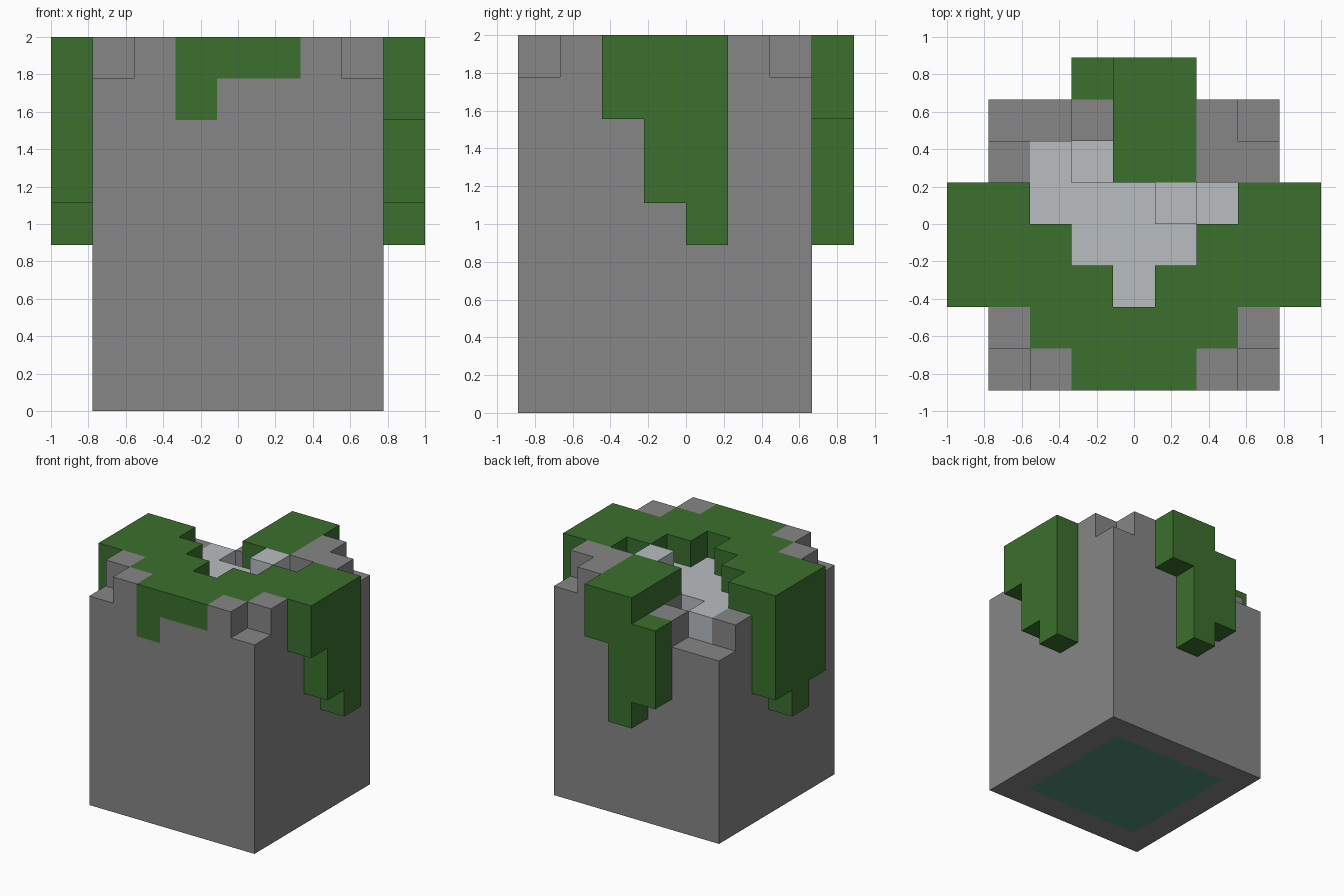
import bpy, bmesh
from mathutils import Vector

U = 2 / 9                                   # edge of one block
ORIGIN = Vector((-1, -8 * U / 2, 0))

if "Cube" in bpy.data.objects:
    bpy.data.objects.remove(bpy.data.objects["Cube"])


def material(name, rgb):
    m = bpy.data.materials.new(name)
    m.use_nodes = True
    m.diffuse_color = (*rgb, 1)
    m.node_tree.nodes["Principled BSDF"].inputs["Base Color"].default_value = (*rgb, 1)
    return m


STONE = material("stone grey", (0.238, 0.238, 0.238))
MOSS = material("moss green", (0.043, 0.162, 0.026))
PALE = material("pale grey", (0.479, 0.509, 0.527))
TEAL = material("base teal", (0.085, 0.28, 0.206))

# Plan of the column caps, back row first: s stone, m moss, p pale
CAPS = ["sssmmss",
        "sppmmss",
        "mpppppm",
        "mmpppmm",
        "mmmpmmm",
        "smmmmms",
        "ssmmmss"]
# Column heights in blocks, same layout
TOPS = ["7789998",
        "8879999",
        "9888989",
        "9988899",
        "9998999",
        "9999999",
        "8999998"]
KIND = {"s": "stone_body", "m": "moss_cover", "p": "pale_top"}

blocks = {}


def column(i, j, bottom, top, part):
    for k in range(bottom, top):
        blocks[i, j, k] = part


# Stone columns with a coloured cap block
for row, (caps, tops) in enumerate(zip(CAPS, TOPS)):
    for col, (cap, top) in enumerate(zip(caps, tops)):
        i, j, top = col + 1, 6 - row, int(top)
        column(i, j, 0, top, "stone_body")
        column(i, j, top - 1, top, KIND[cap])

# Moss drip on the front face
column(3, 0, 7, 9, "moss_cover")

# Moss hanging over the two sides (front to back) and the back
for n, (minus_x, plus_x) in enumerate(zip((5, 4, 5), (7, 5, 4))):
    column(0, 2 + n, minus_x, 9, "moss_cover")
    column(8, 2 + n, plus_x, 9, "moss_cover")
for i, bottom, top in ((3, 5, 8), (4, 4, 9), (5, 7, 9)):
    column(i, 7, bottom, top, "moss_cover")


def build(part, mats):
    """Skin one part's blocks, leaving out faces that touch another block."""
    bm = bmesh.new()
    for pos in (p for p, kind in blocks.items() if kind == part):
        for axis in range(3):
            for sign in (-1, 1):
                step = Vector((0, 0, 0))
                step[axis] = sign
                neighbour = tuple(int(a + b) for a, b in zip(pos, step))
                if neighbour in blocks:
                    continue
                a, b = Vector((0, 0, 0)), Vector((0, 0, 0))
                a[(axis + 1) % 3] = 0.5
                b[(axis + 2) % 3] = 0.5 * sign
                mid = Vector(pos) + Vector((0.5, 0.5, 0.5)) + step / 2
                ring = (mid - a - b, mid + a - b, mid + a + b, mid - a + b)
                face = bm.faces.new([bm.verts.new(ORIGIN + c * U) for c in ring])
                # Inner square of the underside
                if step.z < 0 and pos[2] == 0 and 2 <= pos[0] <= 6 and 1 <= pos[1] <= 5:
                    face.material_index = 1
    bmesh.ops.remove_doubles(bm, verts=bm.verts, dist=0.001)
    bmesh.ops.dissolve_limit(bm, angle_limit=0.01, verts=bm.verts, edges=bm.edges,
                             delimit={"MATERIAL"})
    mesh = bpy.data.meshes.new(part)
    bm.to_mesh(mesh)
    bm.free()
    for m in mats:
        mesh.materials.append(m)
    bpy.context.collection.objects.link(bpy.data.objects.new(part, mesh))


build("stone_body", (STONE, TEAL))
build("moss_cover", (MOSS,))
build("pale_top", (PALE,))
